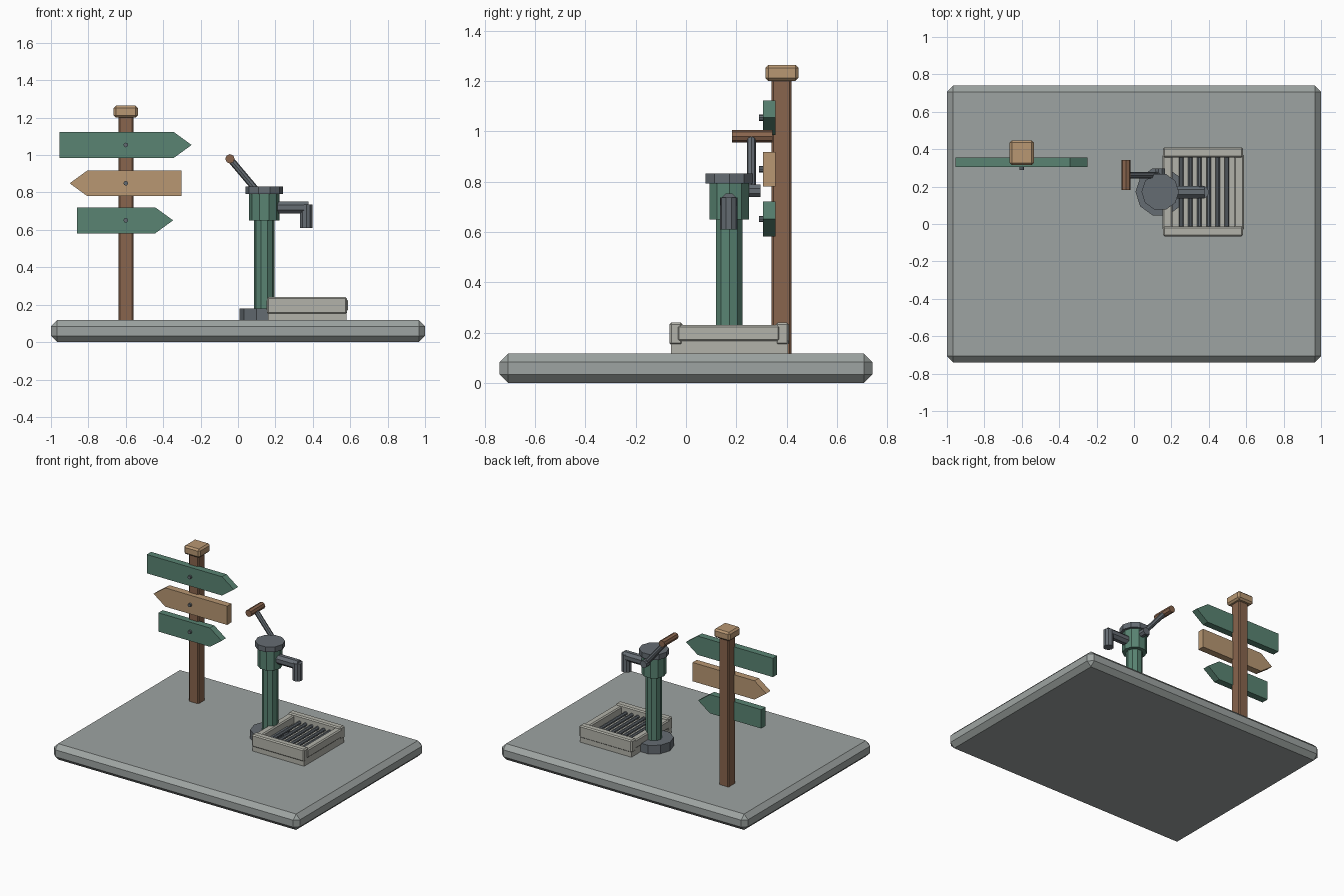
import bpy, bmesh
from math import pi
from mathutils import Vector

if "Cube" in bpy.data.objects:
    bpy.data.objects.remove(bpy.data.objects["Cube"])


def material(name, rgb):
    m = bpy.data.materials.new(name)
    m.diffuse_color = (*rgb, 1)
    m.use_nodes = True
    m.node_tree.nodes["Principled BSDF"].inputs["Base Color"].default_value = m.diffuse_color
    return m


GREEN = material("green_paint", (0.10, 0.23, 0.17))
TAN = material("light_wood", (0.48, 0.31, 0.17))
BROWN = material("dark_wood", (0.25, 0.13, 0.075))
METAL = material("iron", (0.13, 0.15, 0.17))
STONE = material("pale_stone", (0.45, 0.45, 0.40))
SLAB = material("slab_stone", (0.34, 0.37, 0.36))


def finish(name, bm, mat):
    bmesh.ops.recalc_face_normals(bm, faces=bm.faces)
    mesh = bpy.data.meshes.new(name)
    bm.to_mesh(mesh)
    bm.free()
    mesh.materials.append(mat)
    ob = bpy.data.objects.new(name, mesh)
    bpy.context.collection.objects.link(ob)
    return ob


def box(name, lo, hi, mat, bevel=0.0):
    """Box from corner to corner with a one-step chamfer."""
    bm = bmesh.new()
    bmesh.ops.create_cube(bm, size=1)
    lo, hi = Vector(lo), Vector(hi)
    bmesh.ops.scale(bm, vec=hi - lo, verts=bm.verts)
    bmesh.ops.translate(bm, vec=(lo + hi) / 2, verts=bm.verts)
    if bevel:
        bmesh.ops.bevel(bm, geom=bm.edges[:], offset=bevel, segments=1, affect='EDGES')
    return finish(name, bm, mat)


def rod(name, a, b, r, mat, sides=10, turn=0.0):
    """Flat-sided cylinder between two points."""
    a, b = Vector(a), Vector(b)
    bm = bmesh.new()
    bmesh.ops.create_cone(bm, cap_ends=True, segments=sides, radius1=r, radius2=r,
                          depth=(b - a).length)
    ob = finish(name, bm, mat)
    q = Vector((0, 0, 1)).rotation_difference(b - a)
    spin = Vector((0, 0, 1))
    ob.rotation_mode = 'QUATERNION'
    from mathutils import Quaternion
    ob.rotation_quaternion = q @ Quaternion(spin, turn)
    ob.location = (a + b) / 2
    return ob


def arrow_board(name, tail, tip, z, mat):
    """Pointed board extruded through its thickness."""
    h = 0.069
    shoulder = tip - (0.095 if tip > tail else -0.095)
    outline = [(tail, z - h), (shoulder, z - h), (tip, z), (shoulder, z + h), (tail, z + h)]
    bm = bmesh.new()
    face = bm.faces.new([bm.verts.new((x, 0.305, zz)) for x, zz in outline])
    ext = bmesh.ops.extrude_face_region(bm, geom=[face])
    bmesh.ops.translate(bm, vec=(0, 0.05, 0),
                        verts=[v for v in ext["geom"] if isinstance(v, bmesh.types.BMVert)])
    return finish(name, bm, mat)


# Ground slab
box("ground_slab", (-1, -0.74, 0), (1, 0.74, 0.117), SLAB, 0.033)

# Signpost with cap, three boards and their bolts
box("sign_post", (-0.64, 0.34, 0.10), (-0.56, 0.42, 1.21), BROWN, 0.008)
box("post_cap", (-0.665, 0.315, 1.20), (-0.535, 0.447, 1.264), TAN, 0.012)
boards = [("top", -0.955, -0.248, 1.054, GREEN),
          ("middle", -0.302, -0.90, 0.849, TAN),
          ("bottom", -0.86, -0.347, 0.651, GREEN)]
for label, tail, tip, z, mat in boards:
    arrow_board(label + "_sign_board", tail, tip, z, mat)
    rod(label + "_sign_bolt", (-0.6, 0.289, z), (-0.6, 0.32, z), 0.0125, METAL, 8)

# Pump body: stacked ten-sided drums
PX, PY = 0.14, 0.172
for name, z0, z1, r, mat in [("pump_foot", 0.11, 0.18, 0.132, METAL),
                             ("pump_column", 0.17, 0.66, 0.055, GREEN),
                             ("pump_head", 0.65, 0.80, 0.082, GREEN),
                             ("pump_lid", 0.793, 0.832, 0.10, METAL)]:
    rod(name, (PX, PY, z0), (PX, PY, z1), r, mat, 10, pi / 2)

# Spout
rod("spout_pipe", (0.18, 0.17, 0.72), (0.378, 0.17, 0.72), 0.035, METAL, 8, pi / 8)
rod("spout_nozzle", (0.365, 0.17, 0.61), (0.365, 0.17, 0.737), 0.035, METAL, 10)

# Pump handle
rod("handle_pivot", (PX, 0.20, 0.763), (PX, 0.296, 0.763), 0.027, METAL, 8, pi / 8)
rod("handle_lever", (PX, 0.26, 0.763), (-0.043, 0.26, 0.98), 0.018, METAL, 8)
rod("handle_grip", (-0.043, 0.183, 0.98), (-0.043, 0.343, 0.98), 0.025, BROWN, 8)

# Drain trough: stone block, four rims and a grate
box("trough_base", (0.16, -0.06, 0.11), (0.58, 0.405, 0.168), STONE)
for label, y0 in [("front", -0.066), ("back", 0.356)]:
    box(label + "_trough_rim", (0.155, y0, 0.15), (0.583, y0 + 0.053, 0.24), STONE, 0.008)
for label, x0 in [("left", 0.153), ("right", 0.535)]:
    box(label + "_trough_rim", (x0, -0.035, 0.165), (x0 + 0.052, 0.373, 0.23), STONE, 0.008)
for i in range(6):
    x = 0.252 + i * 0.049
    rod("grate_bar_%d" % (i + 1), (x, -0.02, 0.192), (x, 0.365, 0.192), 0.013, METAL, 8, pi / 8)
